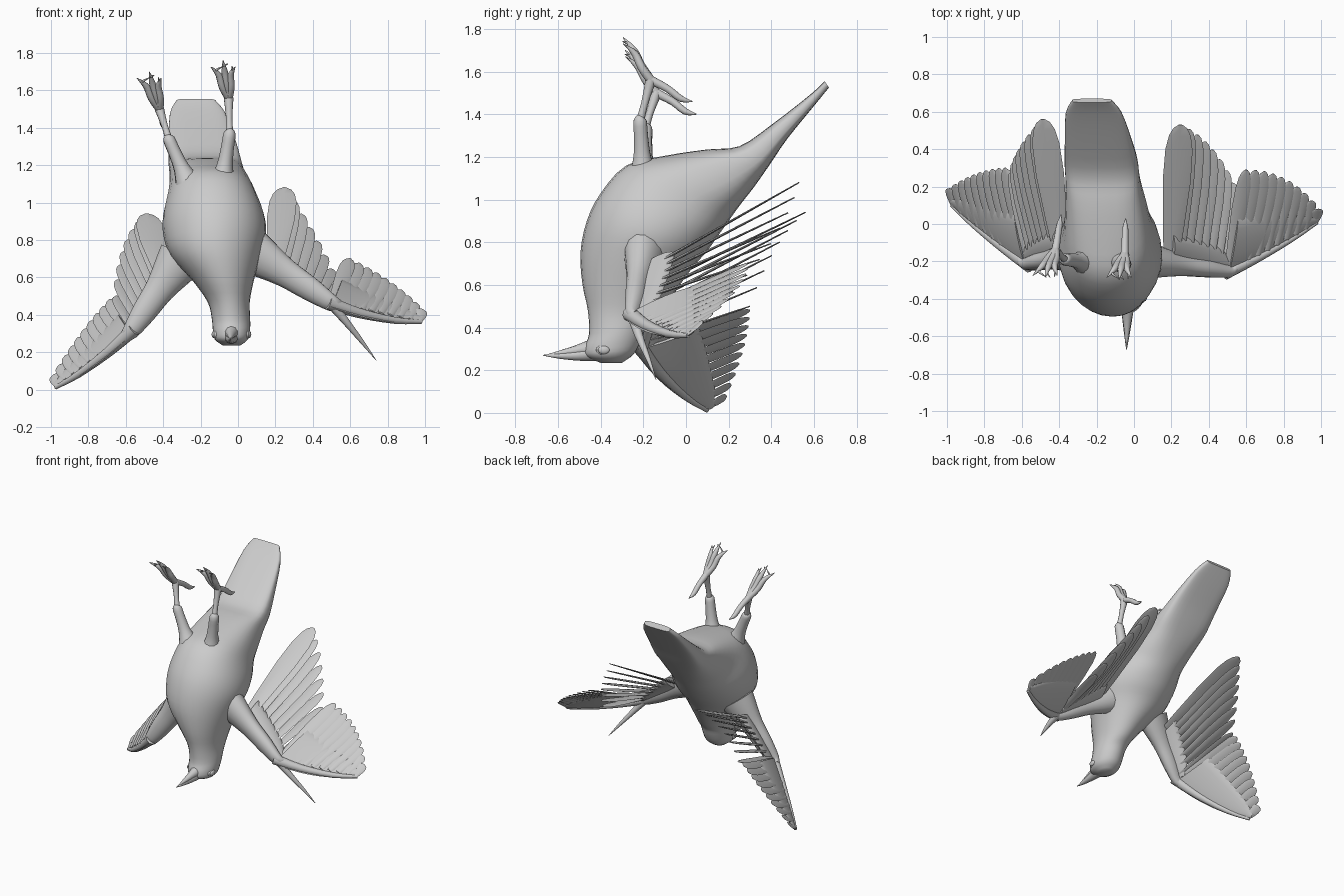
import bpy, bmesh, math
from mathutils import Vector as V, Quaternion as Q

if "Cube" in bpy.data.objects:
    bpy.data.objects.remove(bpy.data.objects["Cube"])


def loft(name, rings):
    """Skin a list of closed rings and cap both ends."""
    bm = bmesh.new()
    vs = [[bm.verts.new(p) for p in r] for r in rings]
    n = len(rings[0])
    for a, b in zip(vs, vs[1:]):
        for i in range(n):
            bm.faces.new((a[i], a[(i + 1) % n], b[(i + 1) % n], b[i]))
    bm.faces.new(vs[0][::-1])
    bm.faces.new(vs[-1])
    bmesh.ops.recalc_face_normals(bm, faces=bm.faces)
    me = bpy.data.meshes.new(name)
    bm.to_mesh(me)
    bm.free()
    ob = bpy.data.objects.new(name, me)
    bpy.context.collection.objects.link(ob)
    bpy.ops.object.select_all(action='DESELECT')
    ob.select_set(True)
    bpy.context.view_layer.objects.active = ob
    bpy.ops.object.shade_smooth_by_angle(angle=math.radians(50))
    return ob


def ring(c, u, v, n=12, e=1.0):
    """Superellipse around c with half axes u and v."""
    out = []
    for i in range(n):
        a = 2 * math.pi * i / n
        co, si = math.cos(a), math.sin(a)
        out.append(c + u * math.copysign(abs(co) ** e, co) + v * math.copysign(abs(si) ** e, si))
    return out


def catmull(rows, steps):
    """Smoothly interpolate rows of numbers."""
    out = []
    for i in range(len(rows) - 1):
        p = [rows[max(0, min(len(rows) - 1, i + k))] for k in (-1, 0, 1, 2)]
        for s in range(steps):
            t = s / steps
            out.append([0.5 * (2 * b + (c - a) * t + (2 * a - 5 * b + 4 * c - d) * t * t
                        + (3 * b - a - 3 * c + d) * t ** 3) for a, b, c, d in zip(*p)])
    return out + [list(rows[-1])]


def tube(name, pts, n=10, steps=3, flat=1.0):
    """Limb through (x, y, z, radius) points; flat squeezes it front to back."""
    rows = catmull(pts, steps)
    rings = []
    for i, r in enumerate(rows):
        d = V(rows[min(i + 1, len(rows) - 1)][:3]) - V(rows[max(i - 1, 0)][:3])
        d.normalize()
        u = d.cross(V((0.05, 0.9, 0.3))).normalized()
        rings.append(ring(V(r[:3]), u * r[3], d.cross(u) * r[3] * flat, n))
    return loft(name, rings)


# Body and tail: belly y, z, back y, z, centre x, half width, roundness
body = [
    (-.4, .235, -.3, .235, -.035, .045, 1), (-.47, .265, -.245, .275, -.035, .09, 1),
    (-.475, .31, -.21, .34, -.035, .1, 1), (-.455, .37, -.185, .40, -.038, .103, 1),
    (-.46, .48, -.13, .46, -.05, .113, 1), (-.485, .6, -.05, .57, -.08, .165, 1),
    (-.495, .75, .03, .68, -.12, .24, 1), (-.465, .9, .1, .76, -.125, .275, 1),
    (-.4, 1.03, .15, .83, -.13, .27, .95), (-.28, 1.16, .2, .9, -.14, .237, .9),
    (-.1, 1.205, .25, .97, -.15, .218, .8), (.1, 1.235, .32, 1.06, -.165, .2, .7),
    (.25, 1.25, .39, 1.16, -.175, .196, .6), (.4, 1.35, .475, 1.285, -.19, .18, .55),
    (.58, 1.49, .605, 1.445, -.215, .15, .5), (.65, 1.555, .67, 1.525, -.225, .105, .5)]
rings = []
for by, bz, ky, kz, cx, hw, e in catmull(body, 3):
    a, b = V((cx, by, bz)), V((cx, ky, kz))
    rings.append(ring((a + b) / 2, V((hw, 0, 0)), (b - a) / 2, 28, e))
loft("body_and_tail", rings)

# Beak halves and eyes
tube("beak_upper", [(-.035, -.42, .285, .042), (-.036, -.5, .272, .028), (-.038, -.59, .268, .015), (-.04, -.67, .27, .002)])
tube("beak_lower", [(-.035, -.42, .31, .045), (-.036, -.5, .295, .027), (-.038, -.58, .282, .014), (-.04, -.65, .273, .002)])
for side in (-1, 1):
    loc = (-.035 + side * .082, -.385, .295)
    for nm, r, dx in (("eyelid", .032, 0), ("eye", .024, .012)):
        bpy.ops.mesh.primitive_uv_sphere_add(segments=16, ring_count=8, radius=r, location=(loc[0] + side * dx, loc[1], loc[2]))
        ob = bpy.context.object
        ob.name = nm
        ob.scale = (.5, 1.15, .8)
        bpy.ops.object.shade_smooth()


def feather(name, root, tip, across, hw, twist=0):
    """Thin rounded blade from root to tip."""
    d = (tip - root).normalized()
    u = (across - d * across.dot(d)).normalized()
    u = Q(d, twist) @ u
    v = d.cross(u)
    prof = ((0, .5), (.25, .75), (.6, 1), (.82, .97), (.92, .78), (.975, .5), (1, .15))
    loft(name, [ring(root.lerp(tip, t), u * hw * w, v * (.009 - .006 * t), 8) for t, w in prof])


def curve3(p, t):
    """Parabola through three points."""
    a, b, c = p
    return a * (1 - t) * (1 - 2 * t) + b * 4 * t * (1 - t) + c * t * (2 * t - 1)


def coverts(name, a, b, tips, depth, thick, sag):
    """Smooth plate covering the feather roots."""
    rings = []
    for i in range(13):
        t = i / 12
        lead = a.lerp(b, t) + sag * 4 * t * (1 - t)
        ch = (curve3(tips, t) - lead) * depth
        n = ch.cross(b - a).normalized()
        w = 1 if t < .9 else .8 if t < .97 else .5
        rings.append(ring(lead + ch * .42, ch * .55 * w, n * thick * (1 - .55 * t), 14))
    loft(name, rings)


def wing(side, S, W, T, sec, prim, flip):
    S, W, T = V(S), V(W), V(T)
    sec, prim = [V(p) for p in sec], [V(p) for p in prim]
    out = V((flip, 0, 0))
    sag = V((0, -.015, -.025))
    # Arm and leading edge of the hand
    m, q = S.lerp(W, .35), S.lerp(W, .7)
    tube(side + "_wing_arm", [(*S.lerp(W, -.15), .13), (*S, .115), (*m, .08), (*q, .066), (*W, .045), (*W.lerp(T, .08), .03)], 14, 3, .75)
    tube(side + "_wing_hand", [(*W.lerp(T, -.05), .038), (*(W.lerp(T, .3) + sag * .84), .028),
                               (*(W.lerp(T, .7) + sag * .84), .019), (*T, .011)])
    coverts(side + "_arm_coverts", S.lerp(W, .2), W, sec, .22, .035, V())
    coverts(side + "_hand_coverts", W, T, prim, .55, .022, sag)
    # Inner and outer flight feathers
    for i in range(8):
        t = i / 7
        feather(side + "_inner_feather", S.lerp(W, .2 + .75 * t), curve3(sec, t), out,
                .075 if i == 0 else .05 - .012 * t)
    for i in range(10):
        t = i / 9
        feather(side + "_outer_feather", W.lerp(T, .97 * t), curve3(prim, t),
                (T - W).normalized() + out * .6, .043 - .01 * t)


wing("right", (.12, -.2, .71), (.505, -.25, .46), (.98, .01, .362),
     [(.25, .53, 1.08), (.4, .42, .83), (.53, .22, .57)],
     [(.6, .29, .7), (.81, .24, .58), (.985, .08, .43)], 1)
wing("left", (-.34, -.17, .65), (-.575, -.21, .31), (-.975, .1, .012),
     [(-.49, .56, .94), (-.6, .42, .77), (-.65, .3, .5)],
     [(-.69, .3, .48), (-.84, .27, .3), (-.985, .19, .08)], -1)

# Stray quill at the right wrist
tube("wrist_quill", [(.5, -.25, .46, .03), (.58, -.22, .36, .02), (.66, -.18, .26, .012), (.74, -.14, .155, .001)])


def leg(side, hip, shin, joint, toe, hind):
    """Thigh, thin shank, three spread toes and a back toe."""
    hip, shin, joint, toe, hind = map(V, (hip, shin, joint, toe, hind))
    tube(side + "_thigh", [(*hip, .075), (*hip.lerp(shin, .35), .044), (*hip.lerp(shin, .7), .035), (*shin, .032), (*shin.lerp(joint, .12), .012)])
    tube(side + "_shank", [(*shin.lerp(joint, -.1), .022), (*shin.lerp(joint, .4), .017), (*joint, .026)])
    tube(side + "_back_toe", [(*joint, .022), (*joint.lerp(hind, .4), .018), (*(joint.lerp(hind, .72) + V((0, 0, -.015))), .016), (*hind, .002)])
    for k in (-1, 0, 1):
        off = V((k * .065, abs(k) * .01, -abs(k) * .035))
        p1 = joint.lerp(toe, .35) + off * .35
        p2 = joint.lerp(toe, .7) + off * .5 + V((0, .012, 0))
        tube(side + "_front_toe", [(*joint, .022), (*p1, .02), (*p2, .017), (*(toe + off), .002)])
        # Small side claw
        tube(side + "_claw", [(*p2, .012), (*(p2.lerp(toe, .5) + off * .45), .008), (*(p2.lerp(toe, .85) + off * .25 + V((.025, -.01, -.01))), .002)], 8)


leg("right", (-.085, -.2, 1.1), (-.045, -.215, 1.37), (-.05, -.165, 1.56), (-.08, -.295, 1.76), (-.045, .03, 1.46))
leg("left", (-.265, -.2, 1.1), (-.37, -.19, 1.34), (-.42, -.14, 1.5), (-.475, -.285, 1.7), (-.39, .05, 1.4))
